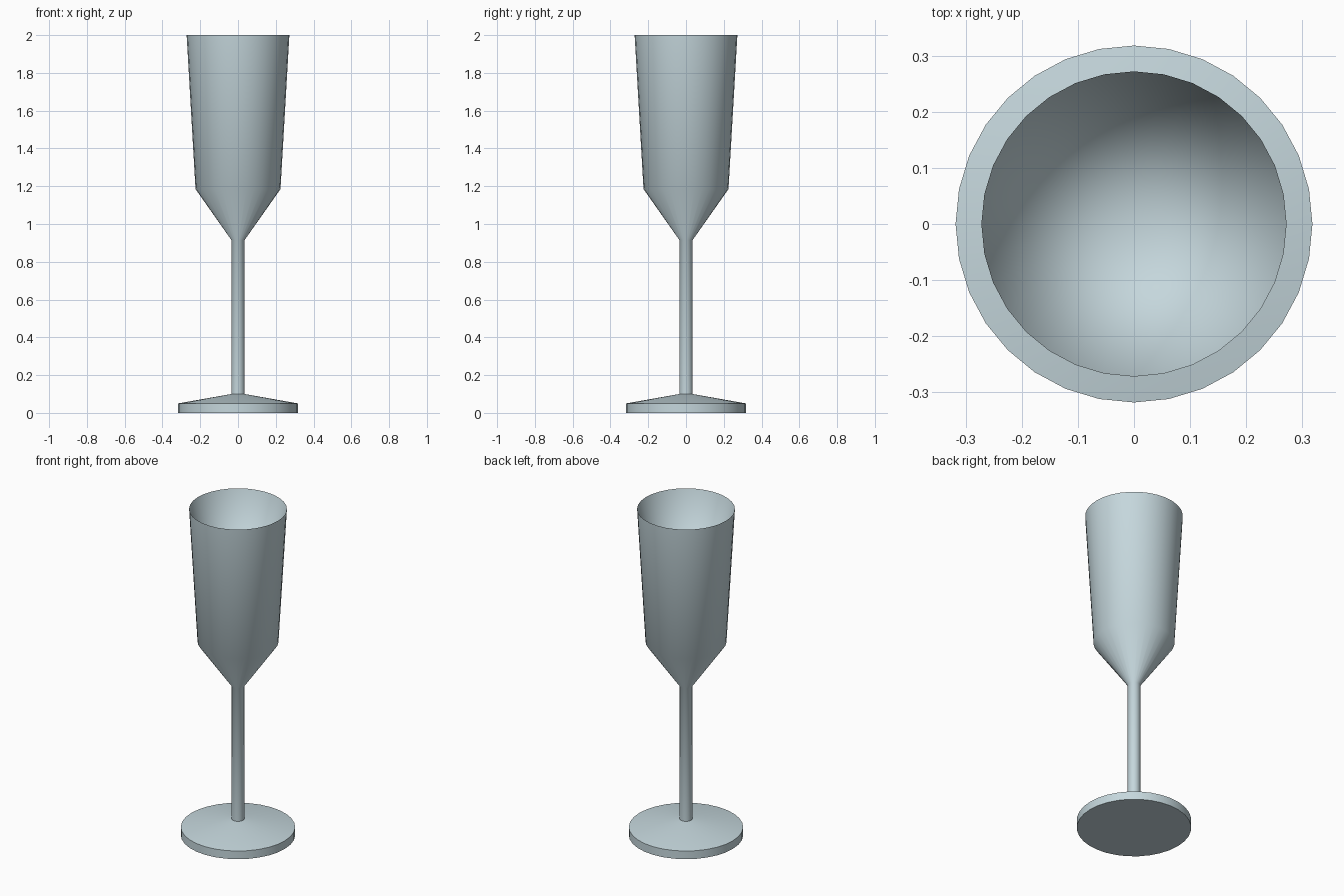
import bpy
import bmesh
from math import cos, sin, pi, radians

SIDES = 32

default_cube = bpy.data.objects.get("Cube")
if default_cube:
    bpy.data.objects.remove(default_cube, do_unlink=True)

# Single pale blue-grey glass colour
glass = bpy.data.materials.new("pale_glass")
glass.use_nodes = True
colour = (0.56, 0.68, 0.72, 1.0)
glass.diffuse_color = colour
glass.node_tree.nodes["Principled BSDF"].inputs["Base Color"].default_value = colour


def turn(name, profile):
    """Turn a (radius, height) profile around z; radius 0 makes a single point."""
    bm = bmesh.new()
    rings = []
    for r, z in profile:
        if r == 0:
            rings.append([bm.verts.new((0, 0, z))] * SIDES)
        else:
            rings.append([bm.verts.new((r * cos(2 * pi * i / SIDES),
                                        r * sin(2 * pi * i / SIDES), z))
                          for i in range(SIDES)])
    for low, high in zip(rings, rings[1:]):
        for i in range(SIDES):
            j = (i + 1) % SIDES
            corners = [low[i], low[j], high[j], high[i]]
            bm.faces.new(list(dict.fromkeys(corners)))
    mesh = bpy.data.meshes.new(name)
    bm.to_mesh(mesh)
    bm.free()
    mesh.materials.append(glass)
    obj = bpy.data.objects.new(name, mesh)
    bpy.context.collection.objects.link(obj)
    bpy.ops.object.select_all(action="DESELECT")
    obj.select_set(True)
    bpy.context.view_layer.objects.active = obj
    bpy.ops.object.shade_smooth_by_angle(angle=radians(60))
    return obj


# Round foot: flat underside, short rim and shallow conical top
turn("foot", [(0, 0), (0.318, 0), (0.318, 0.05), (0.035, 0.1), (0, 0.1)])

# Stem flowing into the tall flared bowl, with its hollow sinking to a point
turn("stem_and_bowl", [(0.035, 0.095), (0.035, 0.915), (0.225, 1.185),
                       (0.272, 2.0), (0, 1.2)])
